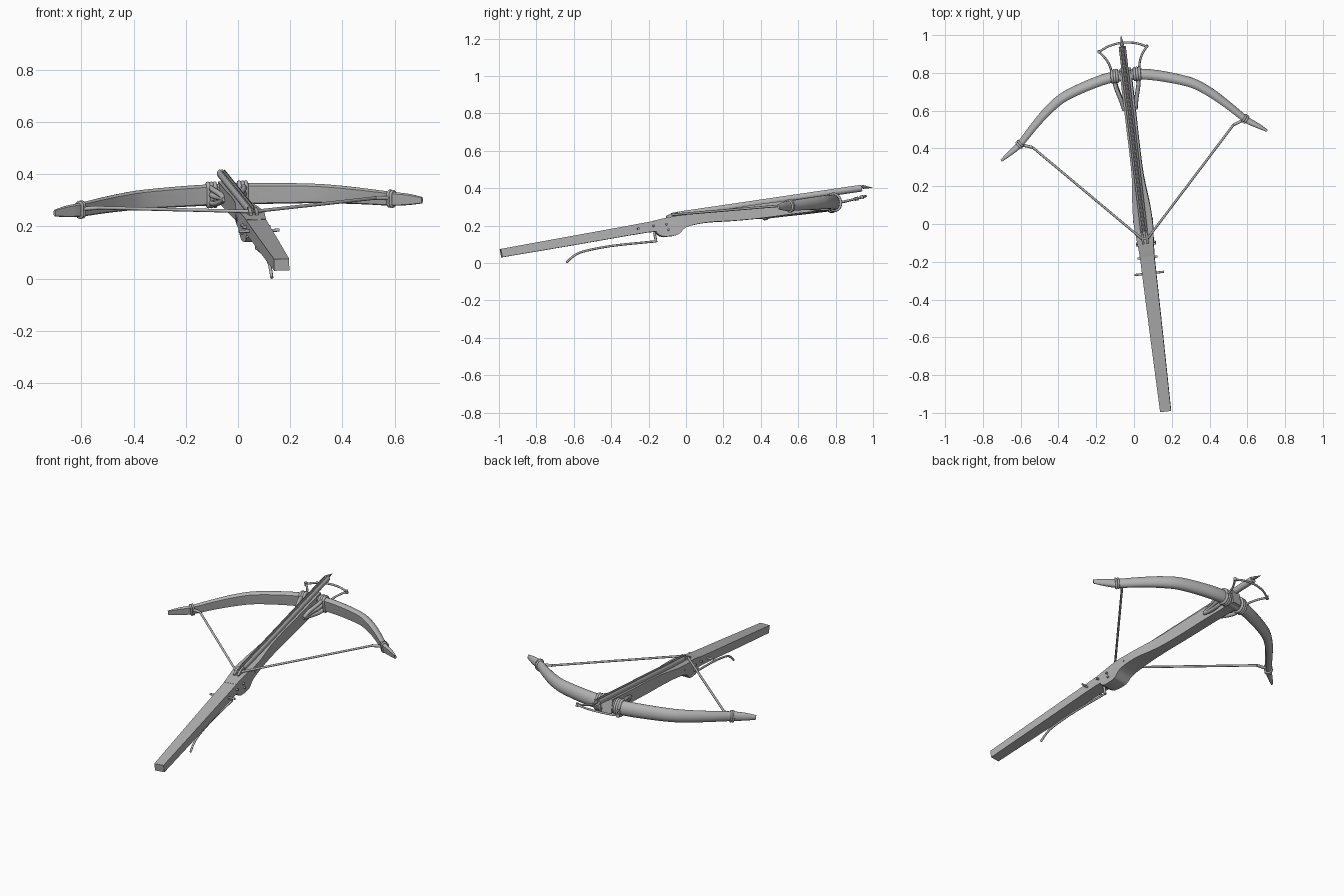
import bpy, bmesh, math
from mathutils import Matrix, Vector

if "Cube" in bpy.data.objects:
    bpy.data.objects.remove(bpy.data.objects["Cube"], do_unlink=True)

grey = bpy.data.materials.new("plain_grey")
grey.use_nodes = True
grey.diffuse_color = (0.45, 0.45, 0.45, 1)
grey.node_tree.nodes["Principled BSDF"].inputs["Base Color"].default_value = grey.diffuse_color

# Weapon frame: x across, y along the stock, z up from the stock's top line
across = Vector((1.42, 0.16, 0.05)).normalized()
along = Vector((-0.115, 0.977, 0.178))
along = (along - across * along.dot(across)).normalized()
up = across.cross(along)
FRAME = Matrix((across, along, up)).transposed().to_4x4()
FRAME.translation = Vector((0.167, -0.993, 0.075))


def finish(obj, angle=35):
    """Give the part its colour, shading and place."""
    obj.data.materials.clear()
    obj.data.materials.append(grey)
    obj.matrix_world = FRAME
    bpy.ops.object.select_all(action='DESELECT')
    obj.select_set(True)
    bpy.context.view_layer.objects.active = obj
    bpy.ops.object.shade_smooth_by_angle(angle=math.radians(angle))
    return obj


def link(name, data):
    obj = bpy.data.objects.new(name, data)
    bpy.context.collection.objects.link(obj)
    return obj


def loft(name, rings, angle=35):
    """Skin a row of equal rings and cap both ends."""
    bm = bmesh.new()
    rows = [[bm.verts.new(p) for p in ring] for ring in rings]
    n = len(rows[0])
    for a, b in zip(rows, rows[1:]):
        for i in range(n):
            j = (i + 1) % n
            bm.faces.new((a[i], a[j], b[j], b[i]))
    bm.faces.new(rows[0][::-1])
    bm.faces.new(rows[-1])
    bmesh.ops.recalc_face_normals(bm, faces=bm.faces)
    mesh = bpy.data.meshes.new(name)
    bm.to_mesh(mesh)
    bm.free()
    return finish(link(name, mesh), angle)


def spline(keys, steps=5):
    """Smooth curve through tuples of any length."""
    pts = [Vector(k) for k in keys]
    pts = [2 * pts[0] - pts[1]] + pts + [2 * pts[-1] - pts[-2]]
    out = []
    for a, b, c, d in zip(pts, pts[1:], pts[2:], pts[3:]):
        for k in range(steps):
            t = k / steps
            out.append(0.5 * (2 * b + (c - a) * t + (2 * a - 5 * b + 4 * c - d) * t * t
                              + (3 * b - a - 3 * c + d) * t ** 3))
    return out + [pts[-2]]


def tube(name, points, radius, closed=False):
    """Round rod along a path."""
    curve = bpy.data.curves.new(name, 'CURVE')
    curve.dimensions = '3D'
    curve.bevel_depth = radius
    curve.bevel_resolution = 2
    curve.use_fill_caps = True
    s = curve.splines.new('POLY')
    s.points.add(len(points) - 1)
    s.use_cyclic_u = closed
    for p, co in zip(s.points, points):
        p.co = (*co, 1)
    obj = link(name, curve)
    bpy.ops.object.select_all(action='DESELECT')
    obj.select_set(True)
    bpy.context.view_layer.objects.active = obj
    bpy.ops.object.convert(target='MESH')
    return finish(bpy.context.object, 50)


# Stock: (position, half width, top, bottom)
stock = [(0, .029, 0, -.045), (.4, .034, 0, -.05), (.8, .038, 0, -.054),
         (.84, .039, .002, -.068), (.87, .04, .004, -.09), (.95, .046, .006, -.095),
         (1.0, .05, .002, -.064), (1.11, .047, -.004, -.058), (1.26, .032, -.008, -.075),
         (1.41, .029, -.012, -.088), (1.61, .03, -.022, -.098), (1.84, .03, -.03, -.113)]
loft("stock", [[(-h, s, b), (h, s, b), (h, s, t), (-h, s, t)]
               for s, h, t, b in spline(stock, 3)], 20)

# Grooved barrel along the top
groove = [(.019 * math.cos(a), .019 * math.sin(a))
          for a in [math.radians(65 - 310 * i / 14) for i in range(15)]]
groove += [(-.008, .002), (.008, .002)]
loft("barrel", [[(x, s, z + c) for x, z in groove] for s, c in ((.98, .009), (1.972, -.025))])

# Bolt lying in the groove, with a pointed head
bolt = [(.98, .014, .006), (1.975, -.02, .006), (1.98, -.02, .011), (2.03, -.034, .001)]
loft("bolt", [[(r * math.cos(k * math.pi / 4), s, z + r * math.sin(k * math.pi / 4))
               for k in range(8)] for s, z, r in bolt])

# Bow limbs: (across, along, height, half height, half thickness), D-shaped section
BOW = 1.805
half = [(0, 0, -.075, .041, .032), (.13, -.012, -.074, .041, .032),
        (.32, -.07, -.07, .038, .030), (.42, -.132, -.067, .035, .028),
        (.51, -.212, -.063, .031, .024), (.6, -.302, -.059, .027, .02),
        (.66, -.343, -.056, .022, .015), (.708, -.375, -.055, .013, .007)]
limbs = spline([(-k[0], *k[1:]) for k in half[:0:-1]] + half)


def bow_ring(i, grow=1.0, n=20, shift=0.0):
    """Section of the bow, square to its path."""
    k = limbs[i]
    a, b = limbs[max(i - 1, 0)], limbs[min(i + 1, len(limbs) - 1)]
    t = Vector((b[0] - a[0], b[1] - a[1], 0)).normalized()
    out = Vector((-t.y, t.x, 0))
    mid = Vector((k[0], BOW + k[1], k[2])) + t * shift
    ring = []
    for j in range(n):
        q = 2 * math.pi * j / n
        ring.append(mid + out * max(math.cos(q), -.6) * k[4] * grow
                    + Vector((0, 0, math.sin(q) * k[3] * grow)))
    return ring


loft("bow", [bow_ring(i) for i in range(len(limbs))])

# Parts repeated on each side
centre = len(limbs) // 2
for side, tag in ((1, "left"), (-1, "right")):
    # Cord wraps on the bow beside the stock
    for j, off in enumerate((.047, .06, .073)):
        tube(f"{tag}_bow_wrap_{j}", bow_ring(centre, 1.08, 20, side * off), .008, True)
    # Lashing strands running back to the stock
    for j, z in enumerate((-.045, -.07, -.1)):
        path = spline([(side * .062, BOW + .01, z), (side * .06, BOW - .05, z),
                       (side * .042, BOW - .12, -.065 + (z + .07) * .6),
                       (side * .03, BOW - .18, -.06)])
        tube(f"{tag}_lashing_{j}", path, .011)
    # Binding that holds the string near each tip
    for j, off in enumerate((-.008, .004)):
        tube(f"{tag}_tip_binding_{j}", bow_ring(centre + side * 25, 1.1, 16, side * off), .006, True)
    # String with its thicker end loop
    eye = (side * .535, BOW - .322, -.05)
    tube(f"{tag}_string_loop", [(side * .615, BOW - .295, -.058), eye], .008)
    tube(f"{tag}_string", [eye, (side * .02, .945, .015), (0, .94, .015)], .0065)
    # Claw of the release nut
    loft(f"{tag}_nut_claw", [[(side * .012 + x, s, z) for x, z in
                              ((-.006, 0), (.006, 0), (.006, h), (-.006, h))]
                             for s, h in ((.91, .014), (.945, .026), (.975, .026))])
    # Rivets on the stock sides
    for j, (s, z) in enumerate(((.83, -.025), (.9, -.03), (.905, -.06), (1.03, -.03))):
        tube(f"{tag}_rivet_{j}", [(side * .03, s, z), (side * .053, s, z)], .006)

# Foot stirrup
foot = spline([(-.127, 1.95, -.075), (-.07, 1.975, -.073), (0, 1.985, -.072),
               (.07, 1.975, -.073), (.127, 1.95, -.075)])
tube("stirrup_bar", foot, .006)
for side, tag in ((1, "left"), (-1, "right")):
    leg = [(side * .127, 1.95, -.075), (side * .095, 1.905, -.078),
           (side * .078, 1.86, -.08), (side * .07, 1.8, -.08)]
    tube(f"{tag}_stirrup_leg", spline(leg), .006)
    tube(f"{tag}_stirrup_corner", [(side * .127, 1.95, -.085), (side * .127, 1.95, -.065)], .009)

# Release nut, cross pin and trigger lever
tube("release_nut", [(-.022, .945, -.004), (.022, .945, -.004)], .016)
tube("cross_pin", [(-.078, .744, -.025), (.078, .744, -.025)], .006)
lever = spline([(0, .338, -.134), (0, .38, -.108), (0, .44, -.092), (0, .59, -.09),
                (0, .79, -.105), (0, .835, -.109)])
tube("trigger_lever", lever, .006)
tube("trigger_post", [(0, .832, -.112), (0, .832, -.06)], .007)
